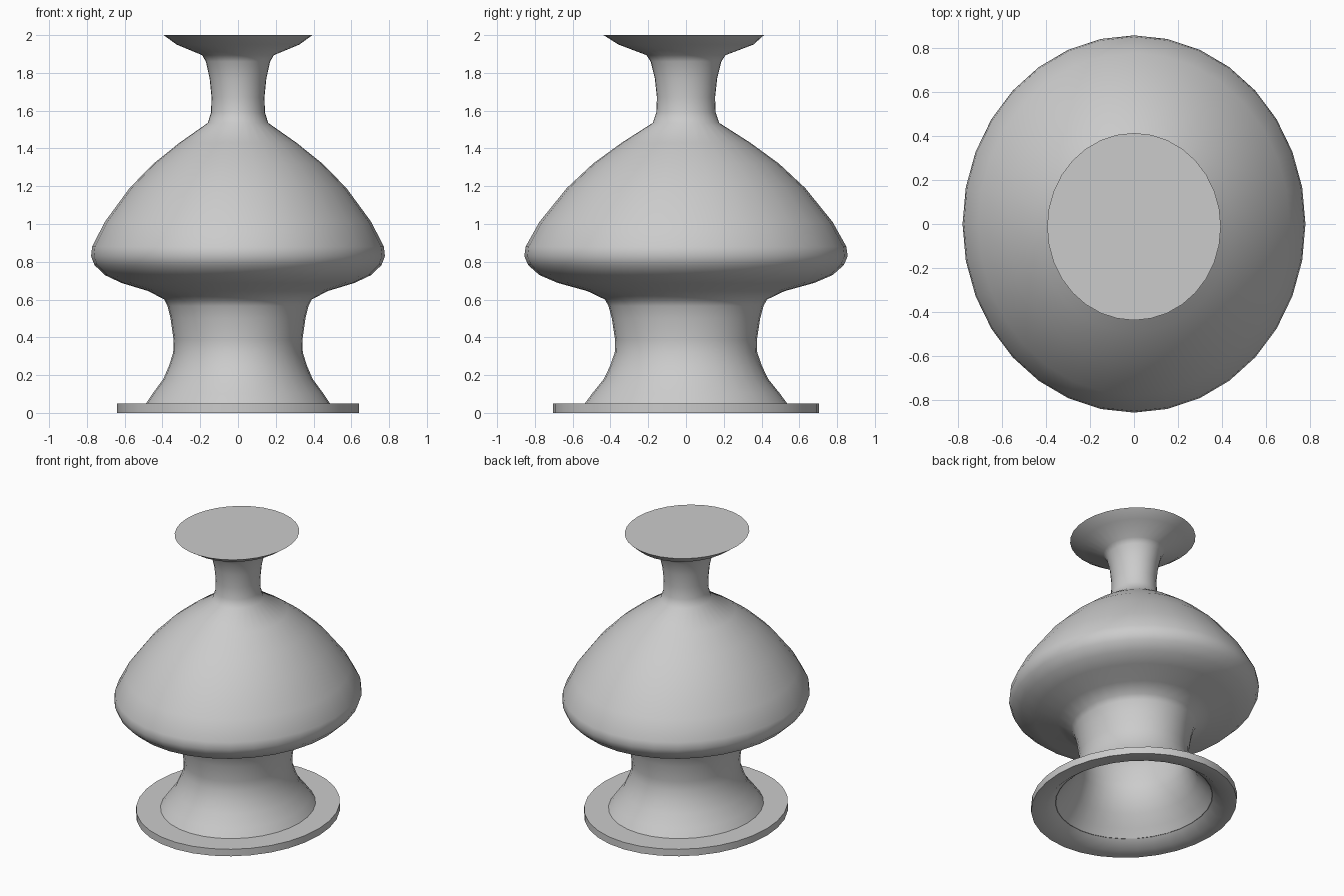
import bpy, bmesh
from math import cos, sin, tau, radians

cube = bpy.data.objects.get("Cube")
if cube:
    bpy.data.objects.remove(cube)

SEGMENTS = 32
DEPTH = 1.1  # the oval is deeper than it is wide

grey = bpy.data.materials.new("plain_grey")
grey.use_nodes = True
color = (0.6, 0.6, 0.6, 1)
grey.diffuse_color = color
grey.node_tree.nodes["Principled BSDF"].inputs["Base Color"].default_value = color


def lathe(name, profile, cap_top=False):
    """Sweep a (radius, height) profile around z as an oval shell."""
    bm = bmesh.new()
    rings = []
    for r, z in profile:
        angles = [tau * i / SEGMENTS for i in range(SEGMENTS)]
        rings.append([bm.verts.new((r * cos(a), DEPTH * r * sin(a), z)) for a in angles])
    for low, high in zip(rings, rings[1:]):
        for i in range(SEGMENTS):
            j = (i + 1) % SEGMENTS
            bm.faces.new((low[i], low[j], high[j], high[i]))
    if cap_top:
        bm.faces.new(rings[-1])
    mesh = bpy.data.meshes.new(name)
    bm.to_mesh(mesh)
    bm.free()
    mesh.materials.append(grey)
    obj = bpy.data.objects.new(name, mesh)
    bpy.context.collection.objects.link(obj)
    bpy.ops.object.select_all(action='DESELECT')
    obj.select_set(True)
    bpy.context.view_layer.objects.active = obj
    bpy.ops.object.shade_smooth_by_angle(angle=radians(50))
    return obj


# Foot ring: open underneath, with a flat underside band
lathe("foot_ring", [(0.49, 0.05), (0.55, 0), (0.64, 0), (0.64, 0.05), (0.487, 0.05)])

# Hollow body: pedestal, bulging belly, narrow neck and flared closed rim
pedestal = [(0.487, 0.05), (0.45, 0.105), (0.395, 0.18), (0.365, 0.25), (0.343, 0.32),
            (0.341, 0.385), (0.357, 0.5), (0.373, 0.566), (0.39, 0.6)]
belly = [(0.475, 0.645), (0.617, 0.688), (0.706, 0.73), (0.76, 0.783), (0.778, 0.83),
         (0.772, 0.88), (0.706, 1.01), (0.574, 1.19), (0.447, 1.32), (0.31, 1.43)]
neck = [(0.16, 1.535), (0.143, 1.59), (0.14, 1.67), (0.15, 1.77), (0.17, 1.86),
        (0.19, 1.894)]
rim = [(0.325, 1.95), (0.394, 2)]
vase = lathe("vase_body", pedestal + belly + neck + rim, cap_top=True)

# The rim sits slightly forward
for v in vase.data.vertices:
    if v.co.z > 1.99:
        v.co.y = v.co.y * 0.98 - 0.012
